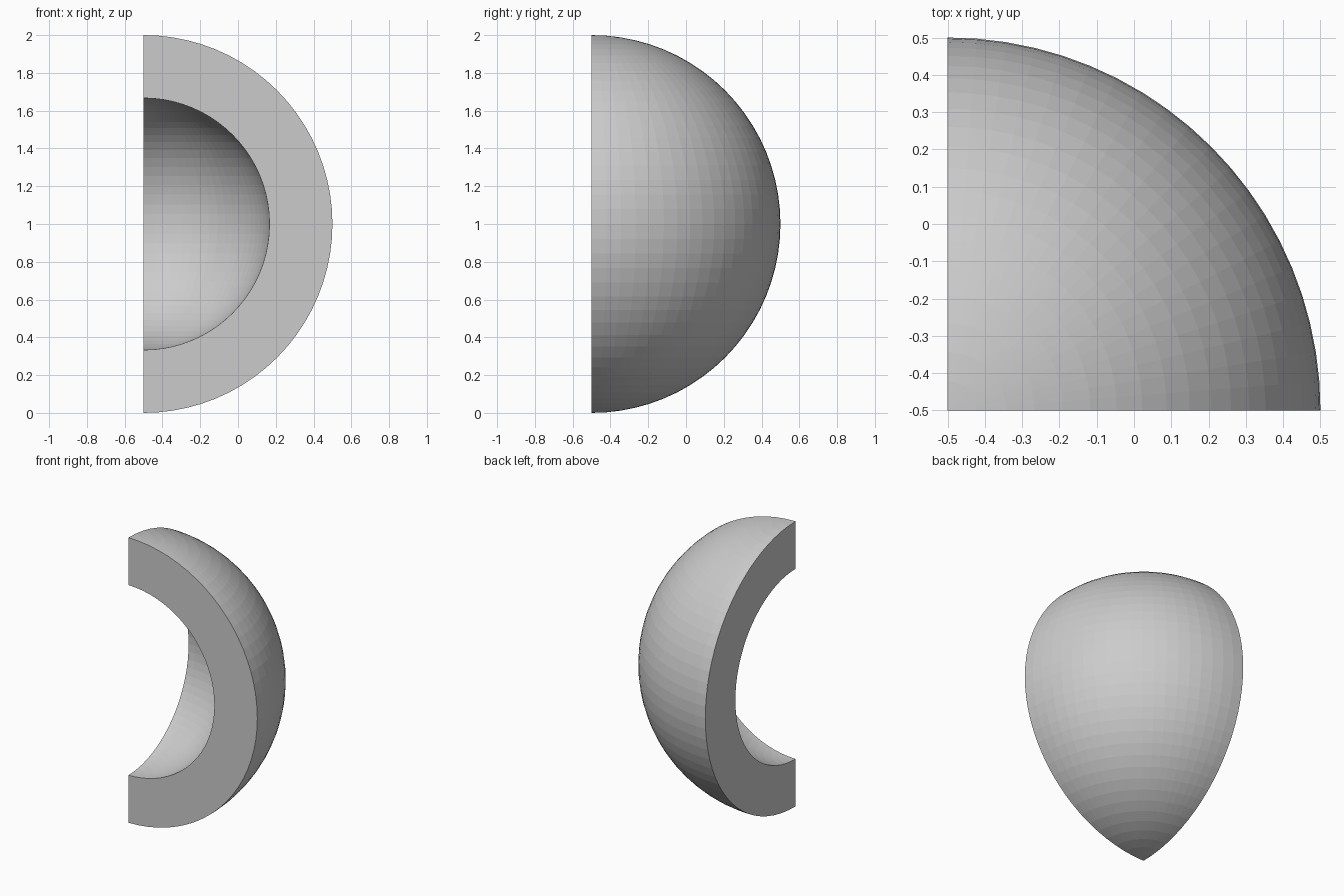
import bpy, bmesh
from math import sin, cos, pi

if "Cube" in bpy.data.objects:
    bpy.data.objects.remove(bpy.data.objects["Cube"])

CENTRE = (-0.5, -0.5, 1.0)
R_OUT, R_IN = 1.0, 2 / 3
RINGS, STEPS = 40, 20          # pole to pole, and around the quarter turn

bm = bmesh.new()


def sphere_grid(r):
    """Grid of vertices over a quarter sphere, one column per meridian."""
    return [[bm.verts.new((CENTRE[0] + r * sin(pi * i / RINGS) * cos(pi / 2 * j / STEPS),
                           CENTRE[1] + r * sin(pi * i / RINGS) * sin(pi / 2 * j / STEPS),
                           CENTRE[2] + r * cos(pi * i / RINGS)))
             for i in range(RINGS + 1)] for j in range(STEPS + 1)]


def strip(a, b):
    """Quads between two neighbouring columns."""
    for i in range(RINGS):
        bm.faces.new((a[i], a[i + 1], b[i + 1], b[i]))


outer, inner = sphere_grid(R_OUT), sphere_grid(R_IN)

# Outer and inner curved surfaces
for grid in (outer, inner):
    for a, b in zip(grid, grid[1:]):
        strip(a, b)

# Flat cut faces on the front and left
for j in (0, STEPS):
    strip(outer[j], inner[j])

# Weld the poles, then merge each flat cut into one clean face
bmesh.ops.remove_doubles(bm, verts=bm.verts, dist=1e-5)
bmesh.ops.recalc_face_normals(bm, faces=bm.faces)
for axis in (0, 1):
    cut = [f for f in bm.faces
           if all(abs(v.co[axis] - CENTRE[axis]) < 1e-5 for v in f.verts)]
    bmesh.ops.dissolve_faces(bm, faces=cut)

mesh = bpy.data.meshes.new("quarter_shell")
bm.to_mesh(mesh)
bm.free()
shell = bpy.data.objects.new("quarter_shell", mesh)
bpy.context.collection.objects.link(shell)
